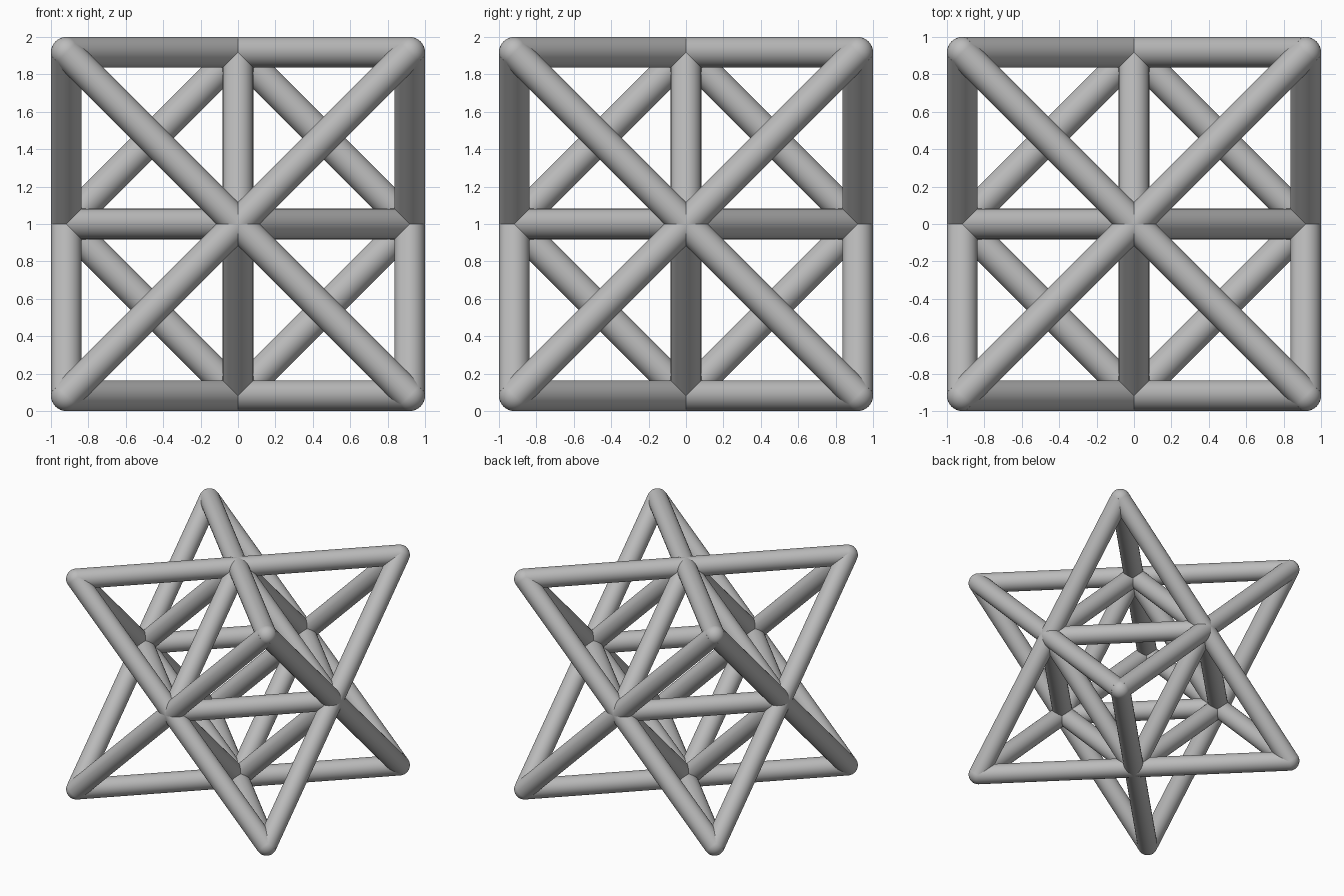
import bpy
import math
from itertools import combinations, product
from mathutils import Vector

cube = bpy.data.objects.get("Cube")
if cube:
    bpy.data.objects.remove(cube, do_unlink=True)

RADIUS = 0.082
HALF = 1 - RADIUS          # half size of the cube of rod axes
CENTRE = Vector((0, 0, 1))

grey = bpy.data.materials.new("plain_grey")
grey.use_nodes = True
COLOUR = (0.5, 0.5, 0.5, 1)
grey.diffuse_color = COLOUR
grey.node_tree.nodes["Principled BSDF"].inputs["Base Color"].default_value = COLOUR


def finish(name):
    obj = bpy.context.object
    obj.name = name
    obj.data.materials.append(grey)
    bpy.ops.object.shade_smooth_by_angle(angle=math.radians(40))


def rod(name, a, b):
    axis = b - a
    bpy.ops.mesh.primitive_cylinder_add(
        vertices=32, radius=RADIUS, depth=axis.length,
        location=CENTRE + (a + b) / 2,
        rotation=axis.to_track_quat('Z', 'Y').to_euler())
    finish(name)


def ball(name, p):
    bpy.ops.mesh.primitive_uv_sphere_add(
        segments=32, ring_count=16, radius=RADIUS, location=CENTRE + p)
    finish(name)


# Two interlocking tetrahedra on alternate cube corners, with rounded tips
corners = [Vector(c) * HALF for c in product((-1, 1), repeat=3)]
for label, sign in (("first", 1), ("second", -1)):
    tips = [c for c in corners if c.x * c.y * c.z * sign > 0]
    for tip in tips:
        ball(label + "_tetrahedron_tip", tip)
    for a, b in combinations(tips, 2):
        rod(label + "_tetrahedron_rod", a, b)

# Inner octahedron joining the crossings
nodes = []
for i in range(3):
    for s in (-HALF, HALF):
        p = Vector((0, 0, 0))
        p[i] = s
        nodes.append(p)
for a, b in combinations(nodes, 2):
    if (a + b).length > HALF:
        rod("octahedron_rod", a, b)
